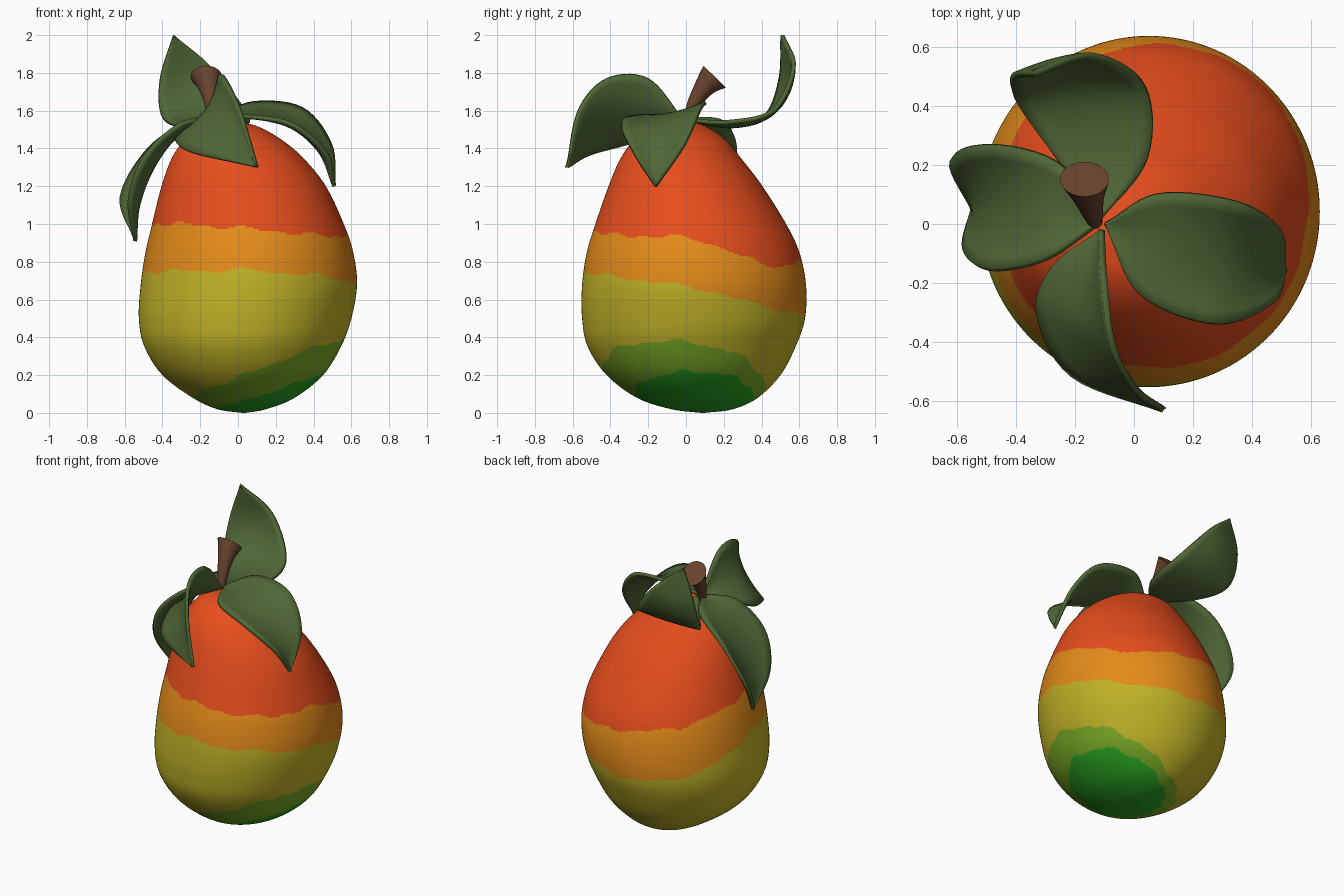
import bpy, math
from mathutils import Vector

if "Cube" in bpy.data.objects:
    bpy.data.objects.remove(bpy.data.objects["Cube"])


def material(name, rgb):
    m = bpy.data.materials.new(name)
    m.diffuse_color = (*rgb, 1)
    m.use_nodes = True
    m.node_tree.nodes["Principled BSDF"].inputs["Base Color"].default_value = m.diffuse_color
    return m


RED = material("ripe red", (0.8, 0.075, 0.012))
ORANGE = material("warm orange", (0.78, 0.26, 0.01))
YELLOW = material("olive yellow", (0.54, 0.45, 0.02))
LIME = material("light green", (0.19, 0.4, 0.018))
GREEN = material("unripe green", (0.022, 0.37, 0.015))
LEAF = material("leaf green", (0.08, 0.135, 0.037))
BARK = material("stem brown", (0.14, 0.056, 0.028))


def spline(pts, t):
    """Catmull-Rom through pts, t in 0..1."""
    n = len(pts) - 1
    i = min(int(t * n), n - 1)
    u = t * n - i
    b, c = pts[i], pts[i + 1]
    a = pts[i - 1] if i else [2 * p - q for p, q in zip(b, c)]
    d = pts[i + 2] if i + 2 <= n else [2 * q - p for p, q in zip(b, c)]
    return [0.5 * (2 * q + (r - p) * u + (2 * p - 5 * q + 4 * r - s) * u * u
                   + (3 * q - p - 3 * r + s) * u ** 3) for p, q, r, s in zip(a, b, c, d)]


def build(name, verts, faces, mats):
    me = bpy.data.meshes.new(name)
    me.from_pydata(verts, [], faces)
    for m in mats:
        me.materials.append(m)
    me.shade_smooth()
    me.set_sharp_from_angle(angle=math.radians(45))
    ob = bpy.data.objects.new(name, me)
    bpy.context.collection.objects.link(ob)
    return ob


def grid(rows, cols, closed):
    span = cols if closed else cols - 1
    return [(r * cols + c, r * cols + (c + 1) % cols,
             (r + 1) * cols + (c + 1) % cols, (r + 1) * cols + c)
            for r in range(rows - 1) for c in range(span)]


# Fruit: lopsided egg from measured rings (z, x min, x max, y min, y max)
rings = [(0, 0.02, 0.04, 0.08, 0.1), (0.02, -0.11, 0.15, -0.08, 0.25),
         (0.08, -0.24, 0.3, -0.26, 0.38), (0.2, -0.4, 0.45, -0.42, 0.5),
         (0.35, -0.495, 0.545, -0.52, 0.58), (0.5, -0.525, 0.6, -0.55, 0.63),
         (0.68, -0.515, 0.63, -0.55, 0.635), (0.85, -0.49, 0.61, -0.525, 0.6),
         (1.0, -0.455, 0.56, -0.48, 0.53), (1.2, -0.405, 0.465, -0.41, 0.405),
         (1.35, -0.35, 0.345, -0.345, 0.29), (1.45, -0.28, 0.225, -0.27, 0.205),
         (1.52, -0.2, 0.095, -0.17, 0.1), (1.55, -0.07, -0.05, -0.03, -0.01)]
ROWS, COLS = 220, 240
verts = []
for r in range(ROWS):
    z, x0, x1, y0, y1 = spline(rings, r / (ROWS - 1))
    for c in range(COLS):
        a = math.tau * c / COLS
        verts.append(((x0 + x1) / 2 + (x1 - x0) / 2 * math.cos(a),
                      (y0 + y1) / 2 + (y1 - y0) / 2 * math.sin(a), max(z, 0)))
faces = grid(ROWS, COLS, True)
faces += [tuple(reversed(range(COLS))), tuple(range((ROWS - 1) * COLS, ROWS * COLS))]
fruit = build("fruit", verts, faces, [RED, ORANGE, YELLOW, LIME, GREEN])

# Ripeness bands: lower edges of red and orange every 45 degrees from the left
# side round by the front, plus a round green patch low on the right
edges = [(0.99, 0.74), (1.0, 0.75), (0.975, 0.755), (0.94, 0.72), (0.92, 0.66),
         (0.78, 0.555), (0.82, 0.51), (0.89, 0.57), (0.99, 0.74)]
for p in fruit.data.polygons:
    v = p.center
    a = math.atan2(v.y - 0.04, v.x - 0.05)
    wave = 0.008 * math.sin(9 * a) + 0.006 * math.sin(17 * a + 1)
    red, orange = spline(edges, (a + math.pi) / math.tau)
    if (v - Vector((0.2, 0.04, 0.05))).length + wave < 0.317:
        p.material_index = 4
    elif (v - Vector((0.22, -0.03, 0.07))).length + wave < 0.455:
        p.material_index = 3
    else:
        p.material_index = 0 if v.z + wave > red else 1 if v.z + wave > orange else 2

# Stem: flared, leaning back, with a slanted cut end (x, y, z, radius, tilt)
path = [(-0.13, 0.0, 1.5, 0.022, 0.1), (-0.14, 0.035, 1.62, 0.034, 0.35),
        (-0.155, 0.095, 1.72, 0.054, 0.6), (-0.168, 0.152, 1.78, 0.083, 0.78)]
SR, SC = 13, 24
verts = []
for r in range(SR):
    x, y, z, rad, tilt = spline(path, r / (SR - 1))
    for c in range(SC):
        a = math.tau * c / SC
        s = rad * math.sin(a)
        verts.append((x + rad * math.cos(a), y + s * math.cos(tilt), z - s * math.sin(tilt)))
build("stem", verts, grid(SR, SC, True) + [tuple(reversed(range(SC))),
      tuple(range((SR - 1) * SC, SR * SC))], [BARK])


# Leaves: cupped sheets spanned by a midrib and two edges
def leaf(name, mid, left, right):
    left = [mid[0], *left, mid[-1]]
    right = [mid[0], *right, mid[-1]]
    rows, cols = 29, 11
    vs = []
    for r in range(rows):
        t = r / (rows - 1)
        a, m, b = (Vector(spline(q, t)) for q in (left, mid, right))
        for c in range(cols):
            u = 2 * c / (cols - 1) - 1
            vs.append(a * (u * u - u) / 2 + m * (1 - u * u) + b * (u * u + u) / 2)
    ob = build(name, vs, grid(rows, cols, False), [LEAF])
    mod = ob.modifiers.new("thickness", "SOLIDIFY")
    mod.thickness = 0.022
    mod.offset = 0


leaf("leaf_right",
     [(-0.1, 0, 1.56), (0.1, -0.08, 1.58), (0.3, -0.12, 1.52), (0.44, -0.15, 1.38), (0.51, -0.16, 1.2)],
     [(0.02, -0.24, 1.57), (0.28, -0.34, 1.53), (0.47, -0.27, 1.37)],
     [(0.08, 0.1, 1.64), (0.34, 0.075, 1.61), (0.49, -0.01, 1.42)])
leaf("leaf_left",
     [(-0.12, 0, 1.56), (-0.3, 0.03, 1.49), (-0.44, 0.06, 1.32), (-0.53, 0.07, 1.1), (-0.545, 0.05, 0.91)],
     [(-0.3, -0.12, 1.53), (-0.49, -0.155, 1.36), (-0.575, -0.09, 1.13)],
     [(-0.25, 0.2, 1.54), (-0.47, 0.265, 1.4), (-0.62, 0.22, 1.14)])
leaf("leaf_front",
     [(-0.11, -0.02, 1.56), (-0.16, -0.2, 1.6), (-0.14, -0.38, 1.6), (-0.04, -0.54, 1.5), (0.1, -0.63, 1.3)],
     [(-0.27, -0.14, 1.5), (-0.325, -0.3, 1.43), (-0.21, -0.51, 1.37)],
     [(-0.1, -0.2, 1.77), (-0.07, -0.42, 1.77), (0.01, -0.57, 1.6)])
leaf("leaf_back",
     [(-0.11, 0.02, 1.55), (-0.13, 0.25, 1.52), (-0.18, 0.45, 1.58), (-0.26, 0.55, 1.75), (-0.34, 0.51, 2.0)],
     [(-0.27, 0.23, 1.52), (-0.4, 0.42, 1.57), (-0.41, 0.5, 1.77)],
     [(0.045, 0.22, 1.54), (0.04, 0.46, 1.6), (-0.14, 0.57, 1.83)])
